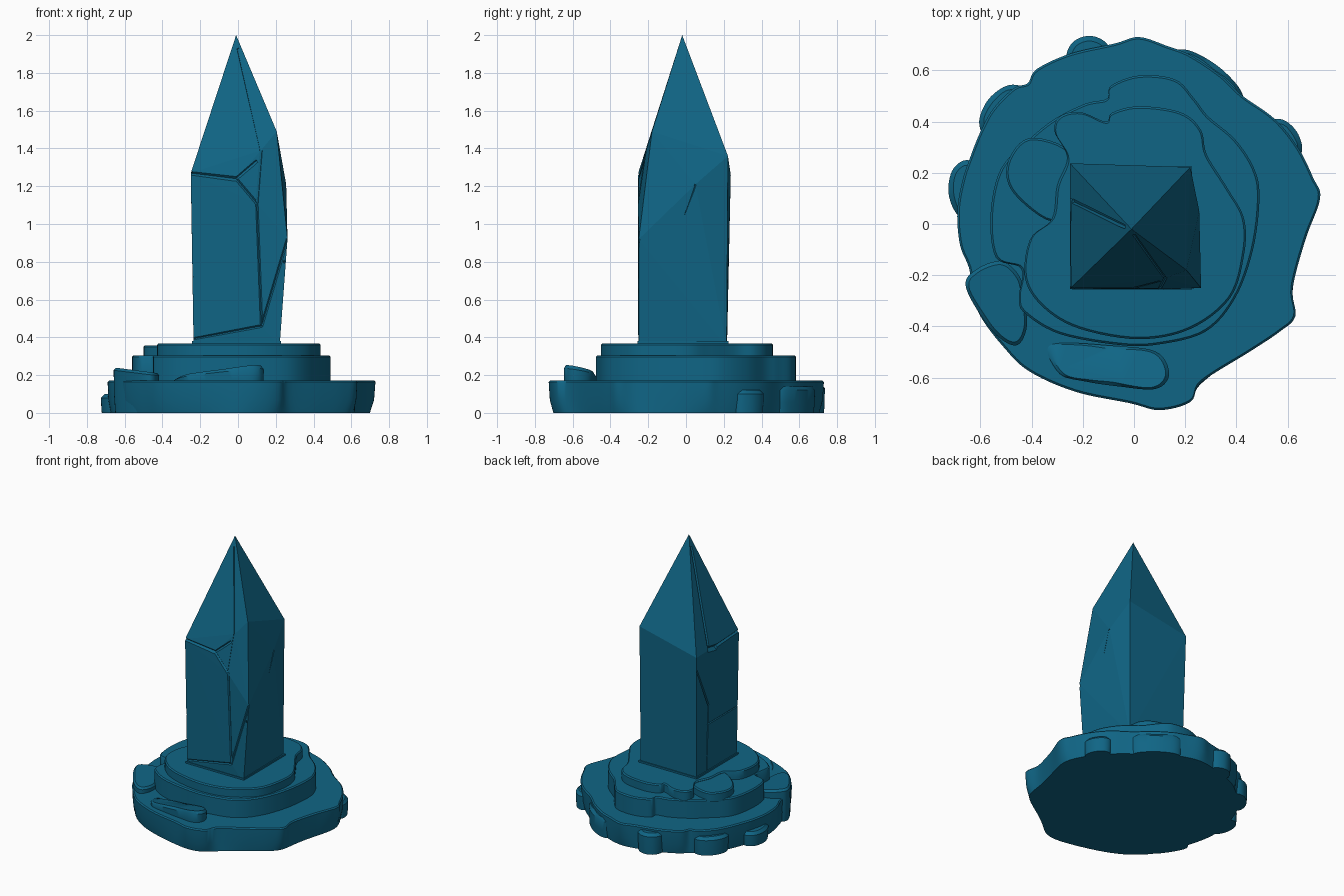
import bpy, bmesh, math
from mathutils import Vector

if "Cube" in bpy.data.objects:
    bpy.data.objects.remove(bpy.data.objects["Cube"])

teal = bpy.data.materials.new("deep teal stone")
teal.diffuse_color = (0.005, 0.13, 0.235, 1)
teal.use_nodes = True
teal.node_tree.nodes["Principled BSDF"].inputs["Base Color"].default_value = teal.diffuse_color


def make_object(name, bm):
    bmesh.ops.recalc_face_normals(bm, faces=bm.faces)
    me = bpy.data.meshes.new(name)
    bm.to_mesh(me)
    bm.free()
    me.materials.append(teal)
    ob = bpy.data.objects.new(name, me)
    bpy.context.collection.objects.link(ob)
    bpy.ops.object.select_all(action='DESELECT')
    ob.select_set(True)
    bpy.context.view_layer.objects.active = ob
    return ob


def pairs(flat):
    return [Vector((flat[i], flat[i + 1])) for i in range(0, len(flat), 2)]


def smooth_loop(p, sub=6):
    """Closed Catmull-Rom curve through the outline points."""
    n, out = len(p), []
    for i in range(n):
        a, b, c, d = p[i - 1], p[i], p[(i + 1) % n], p[(i + 2) % n]
        for k in range(sub):
            t = k / sub
            out.append(0.5 * (2 * b + (c - a) * t + (2 * a - 5 * b + 4 * c - d) * t * t
                              + (3 * b - a - 3 * c + d) * t ** 3))
    return out


def rock_layer(name, flat, z0, z1, soften=0, foot=1.0, tilt=(0, 0), rim=0.008):
    """Slab from an outline, softer at the foot, with a small rounded rim."""
    top = smooth_loop(pairs(flat))
    n = len(top)
    mid = sum(top, Vector((0, 0))) / n
    low = top
    for _ in range(soften):
        low = [(low[i - 2] + low[i] * 2 + low[(i + 2) % n]) / 4 for i in range(n)]
    low = [mid + (p - mid) * foot for p in low]
    shrink = [p - (p - mid).normalized() * rim for p in top]
    h = z1 - z0
    rings = [(low, 0), ([a.lerp(b, 0.75) for a, b in zip(low, top)], h * 0.4),
             (top, h - rim), (shrink, h)]
    bm = bmesh.new()
    vr = []
    for pts, z in rings:
        f = z / h
        vr.append([bm.verts.new((p.x, p.y, z0 + z + f * (tilt[0] * (p.x - mid.x)
                                 + tilt[1] * (p.y - mid.y)))) for p in pts])
    for a, b in zip(vr, vr[1:]):
        for i in range(n):
            j = (i + 1) % n
            bm.faces.new((a[i], a[j], b[j], b[i]))
    bm.faces.new(vr[0][::-1])
    bm.faces.new(vr[-1])
    ob = make_object(name, bm)
    bpy.ops.object.shade_smooth_by_angle(angle=math.radians(35))
    return ob


# wide bottom tier
rock_layer("base_lower_tier", [
    .727, .10, .70, .18, .64, .30, .55, .41, .425, .50, .34, .58, .22, .66, .13, .695,
    .02, .73, -.075, .705, -.25, .665, -.38, .605, -.415, .55, -.47, .53, -.55, .45,
    -.60, .36, -.64, .26, -.67, .17, -.69, .05, -.68, -.08, -.645, -.17, -.63, -.26,
    -.60, -.36, -.51, -.48, -.41, -.575, -.23, -.655, -.015, -.70, .10, -.727,
    .22, -.695, .265, -.617, .45, -.50, .57, -.42, .63, -.36, .62, -.25, .67, -.06],
    0, 0.172, soften=8, foot=0.985)

# middle tier
rock_layer("base_middle_tier", [
    -.105, .49, -.09, .54, .02, .58, .16, .565, .235, .49, .29, .42, .395, .33,
    .47, .215, .49, .10, .465, -.10, .395, -.29, .28, -.42, .10, -.47, -.055, -.473,
    -.29, -.43, -.425, -.35, -.45, -.29, -.44, -.175, -.54, -.13, -.56, .04,
    -.52, .215, -.41, .33, -.31, .41, -.19, .47],
    0.15, 0.305, foot=1.0)

# upper tier
rock_layer("base_upper_tier", [
    -.26, .26, -.31, .36, -.29, .42, -.21, .437, -.11, .40, -.085, .435, .02, .46,
    .18, .437, .26, .37, .285, .27, .367, .137, .43, .02, .43, -.12, .375, -.29,
    .22, -.41, .02, -.45, -.21, -.41, -.35, -.33, -.425, -.215, -.406, -.06,
    -.32, .02, -.30, .15],
    0.29, 0.368)
rock_layer("upper_side_shelf", [
    -.25, .28, -.41, .335, -.495, .235, -.47, .12, -.32, .01, -.24, .10],
    0.29, 0.358)

# loose rocks around the base
rock_layer("left_boulder", [
    -.656, -.25, -.62, -.18, -.52, -.145, -.45, -.20, -.425, -.29, -.42, -.41,
    -.465, -.475, -.56, -.41], 0, 0.222, foot=0.94, tilt=(-.13, 0), rim=0.014)
rock_layer("front_slab", [
    -.34, -.48, -.25, -.465, -.09, -.475, .06, -.49, .12, -.53, .135, -.60,
    .08, -.645, -.055, -.635, -.19, -.615, -.29, -.585],
    0.14, 0.218, foot=0.97, tilt=(.11, -.2), rim=0.014)


def lobe(name, x, y, rx, ry, angle, h):
    pts = []
    for k in range(8):
        a = k * math.pi / 4
        u, v = rx * math.cos(a), ry * math.sin(a)
        pts += [x + u * math.cos(angle) - v * math.sin(angle),
                y + u * math.sin(angle) + v * math.cos(angle)]
    rock_layer(name, pts, 0, h, foot=0.95, rim=0.02)


lobe("left_lobe", -.645, .13, .08, .12, 0.1, 0.10)
lobe("back_lobe", -.175, .65, .09, .085, 0, 0.15)
lobe("back_left_lobe", -.51, .44, .12, .075, 0.9, 0.13)
lobe("back_right_lobe", .29, .57, .17, .06, -0.65, 0.14)
lobe("right_lobe", .59, .33, .09, .055, -1.0, 0.12)

# crystal body: faceted shell around its corner points
apex, sw, ne, nw = (-.01, -.02, 2), (-.25, -.253, 1.27), (.22, .222, 1.36), (-.25, .237, 1.26)
ridge, lip, mid, chin = (.205, -.18, 1.49), (.122, -.212, 1.39), (-.01, -.252, 1.24), (.10, -.254, 1.11)
east, bulge, foot, notch = (.255, .05, 1.21), (.262, -.25, .92), (.125, -.255, .46), (.228, -.16, .615)
bm = bmesh.new()
for co in (apex, sw, ne, nw, ridge, lip, mid, chin, east, bulge, foot, notch,
           (-.235, -.25, .35), (.22, -.25, .35), (.215, .215, .35), (-.235, .217, .35)):
    bm.verts.new(co)
res = bmesh.ops.convex_hull(bm, input=bm.verts)
loose = [v for v in bm.verts if not v.link_faces]
bmesh.ops.delete(bm, geom=loose, context='VERTS')
crystal = make_object("crystal", bm)


def groove(p, q, w):
    """Cut a V-shaped crack along a line on the crystal."""
    p, q = Vector(p), Vector(q)
    d = q - p
    bm = bmesh.new()
    bmesh.ops.create_cone(bm, cap_ends=True, segments=4, radius1=w, radius2=w, depth=d.length)
    bmesh.ops.transform(bm, verts=bm.verts, matrix=d.to_track_quat('Z', 'Y').to_matrix().to_4x4())
    bmesh.ops.translate(bm, verts=bm.verts, vec=(p + q) / 2)
    cutter = make_object("crack_cutter", bm)
    cutter.hide_render = True
    mod = crystal.modifiers.new("crack", 'BOOLEAN')
    mod.operation, mod.solver, mod.object = 'DIFFERENCE', 'EXACT', cutter
    bpy.context.view_layer.objects.active = crystal
    bpy.ops.object.modifier_apply(modifier=mod.name)
    bpy.data.objects.remove(cutter)


# cracks on the front, the corner and the left side
for p, q, w in [
        ((-.27, -.257, 1.272), mid, .014), (mid, (.10, -.225, 1.335), .010),
        (mid, chin, .009), ((.0, -.04, 1.93), lip, .008), (lip, chin, .010),
        (chin, (.24, -.252, .98), .007), (chin, foot, .007), (foot, bulge, .007),
        ((-.25, -.252, .39), foot, .008), (notch, east, .005), (notch, (.245, -.255, .81), .005),
        ((-.03, -.01, 1.92), (-.242, .09, 1.29), .012), ((-.25, .10, 1.27), (-.248, .0, 1.25), .022),
        ((-.25, .0, 1.26), (-.252, -.26, 1.275), .012), ((-.243, .09, .86), (-.25, .23, 1.16), .007),
        ((-.239, .10, .37), (-.243, .09, .86), .006), ((-.242, .10, .72), (-.242, -.26, .72), .006)]:
    groove(p, q, w)

# thin collar where the crystal meets the rock
bm = bmesh.new()
bmesh.ops.create_cube(bm, size=1)
for v in bm.verts:
    v.co = (v.co.x * .47 - .008, v.co.y * .48 - .016, v.co.z * .05 + .355)
make_object("crystal_foot", bm)
